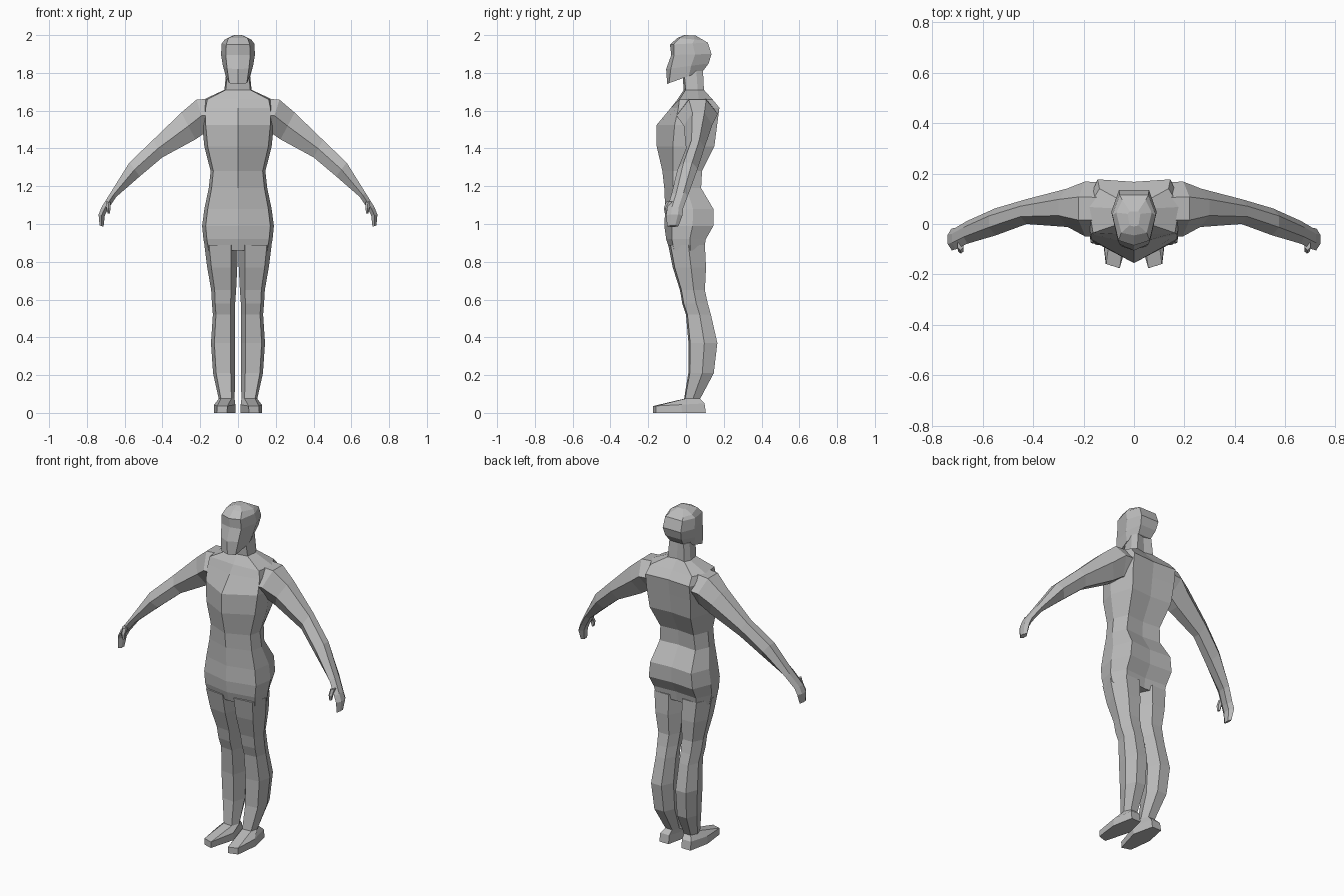
import bpy, bmesh

skin = bpy.data.materials.new("plain grey")
skin.diffuse_color = (0.5, 0.5, 0.5, 1)


def loft(name, rings, mirror=False):
    """Skin a list of equal-length point rings, capped at both ends."""
    bm = bmesh.new()
    loops = [[bm.verts.new(p) for p in ring] for ring in rings]
    n = len(loops[0])
    for a, b in zip(loops, loops[1:]):
        for i in range(n):
            j = (i + 1) % n
            bm.faces.new((a[i], a[j], b[j], b[i]))
    bm.faces.new(loops[0])
    bm.faces.new(loops[-1])
    bmesh.ops.recalc_face_normals(bm, faces=bm.faces)
    mesh = bpy.data.meshes.new(name)
    bm.to_mesh(mesh)
    bm.free()
    mesh.materials.append(skin)
    obj = bpy.data.objects.new(name, mesh)
    bpy.context.collection.objects.link(obj)
    if mirror:
        obj.modifiers.new("mirror", 'MIRROR')
    return obj


def body_ring(zf, zb, yf, yb, w, vee, fx=0.9, bx=0.76, dip=0.01):
    """Symmetric eight-sided section; vee sets the front corners back."""
    half = [(0, yf), (fx * w, yf + vee), (w, (yf + yb) / 2 + 0.02),
            (bx * w, yb), (0, yb - dip)]
    pts = half + [(-x, y) for x, y in half[3:0:-1]]
    return [(x, y, zf + (zb - zf) * (y - yf) / (yb - yf)) for x, y in pts]


def leg_ring(zf, zb, yf, yb, xi, xo, toe=0.2):
    """Six-sided leg section between inner and outer x."""
    d, h = xo - xi, yb - yf
    pts = [(xi + toe * d, yf), (xi + 0.86 * d, yf + 0.06 * h),
           (xo, yf + 0.55 * h), (xi + 0.78 * d, yb),
           (xi + 0.25 * d, yb), (xi, yf + 0.55 * h)]
    return [(x, y, zf + (zb - zf) * (y - yf) / h) for x, y in pts]


def arm_ring(tx, tz, bx, bz, yf, yb):
    """Six-sided arm section between its top and bottom lines."""
    def at(t, s):
        return (bx + (tx - bx) * t, yf + (yb - yf) * s, bz + (tz - bz) * t)
    return [at(1, 0.3), at(1, 0.72), at(0.55, 1),
            at(0, 0.72), at(0, 0.28), at(0.5, 0)]


# torso and neck: z, front y, back y, half width, front corner setback
torso = [(0.86, -0.085, 0.095, 0.172, 0.022),
         (0.92, -0.105, 0.105, 0.183, 0.03),
         (0.99, -0.115, 0.145, 0.19, 0.04),
         (1.08, -0.11, 0.145, 0.178, 0.04),
         (1.19, -0.115, 0.08, 0.155, 0.045),
         (1.28, -0.125, 0.085, 0.145, 0.055),
         (1.41, -0.155, 0.15, 0.178, 0.085),
         (1.525, -0.155, 0.165, 0.19, 0.095),
         (1.615, -0.08, 0.177, 0.19, 0.04),
         (1.66, -0.045, 0.14, 0.18, 0.01),
         (1.71, -0.012, 0.095, 0.072, 0.01),
         (1.81, -0.02, 0.09, 0.062, 0.01)]
loft("torso", [body_ring(z, z, f, b, w, v) for z, f, b, w, v in torso])

# head: front z, back z, front y, back y, half width, front corner setback
head = [(1.742, 1.81, -0.1, 0.09, 0.065, 0.01),
        (1.82, 1.85, -0.105, 0.12, 0.08, 0.025),
        (1.895, 1.9, -0.078, 0.135, 0.09, 0.015),
        (1.95, 1.96, -0.085, 0.115, 0.086, 0.02),
        (1.985, 1.972, -0.045, 0.095, 0.07, 0.01),
        (2.0, 1.998, -0.01, 0.05, 0.025, 0.005)]
loft("head", [body_ring(*r, fx=0.72, bx=0.66, dip=0) for r in head])

# legs: z, front y, back y, inner x, outer x
legs = [(0.075, -0.01, 0.075, 0.018, 0.102),
        (0.21, 0.012, 0.147, 0.015, 0.132),
        (0.37, 0.013, 0.166, 0.015, 0.143),
        (0.52, 0.0, 0.132, 0.016, 0.133),
        (0.58, -0.02, 0.115, 0.015, 0.138),
        (0.65, -0.032, 0.1, 0.01, 0.142),
        (0.77, -0.07, 0.106, 0.004, 0.163),
        (0.89, -0.094, 0.1, 0.001, 0.178)]
feet = [leg_ring(0, 0, -0.175, 0.105, 0.014, 0.128, 0.38),
        leg_ring(0.036, 0.05, -0.175, 0.098, 0.014, 0.126, 0.38)]
loft("leg", feet + [leg_ring(r[0], *r) for r in legs], mirror=True)

# arms with mitten hands: top x z, bottom x z, front y, back y
arms = [(0.1, 1.668, 0.1, 1.49, -0.05, 0.165),
        (0.22, 1.658, 0.165, 1.49, -0.05, 0.168),
        (0.3, 1.59, 0.225, 1.448, -0.012, 0.14),
        (0.45, 1.445, 0.4, 1.353, 0.0, 0.098),
        (0.575, 1.325, 0.52, 1.252, -0.045, 0.062),
        (0.675, 1.165, 0.645, 1.143, -0.078, 0.012),
        (0.722, 1.09, 0.69, 1.075, -0.1, -0.015),
        (0.738, 1.05, 0.705, 1.045, -0.105, -0.018),
        (0.733, 0.992, 0.712, 0.985, -0.1, -0.04)]
loft("arm", [arm_ring(*r) for r in arms], mirror=True)

# thumbs
thumbs = [(0.7, 1.12, 0.675, 1.115, -0.105, -0.06),
          (0.697, 1.085, 0.675, 1.085, -0.118, -0.085),
          (0.69, 1.055, 0.678, 1.055, -0.112, -0.09)]
loft("thumb", [arm_ring(*r) for r in thumbs], mirror=True)
